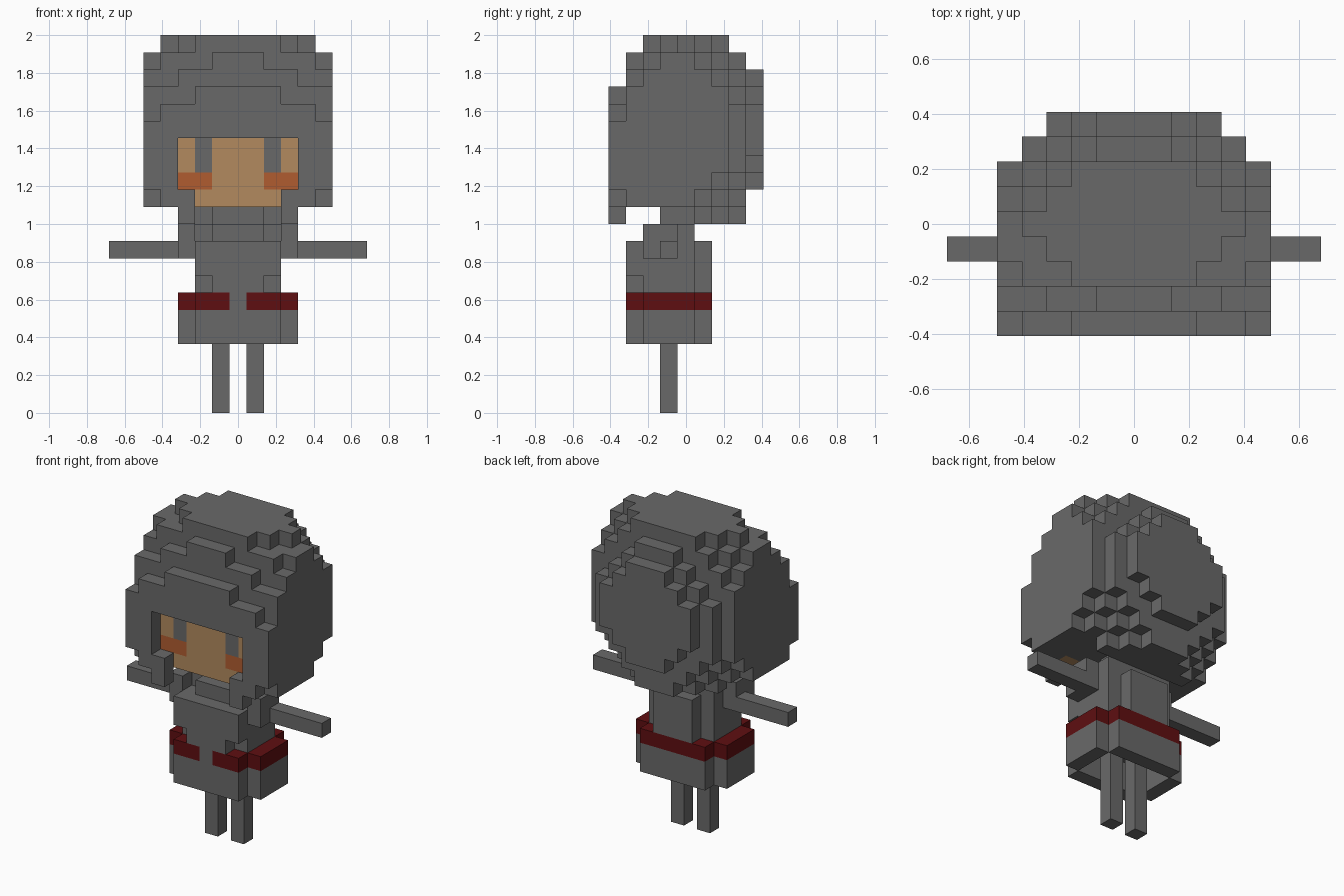
import bpy, bmesh, math

cube = bpy.data.objects.get("Cube")
if cube:
    bpy.data.objects.remove(cube, do_unlink=True)

U = 2 / 22  # size of one block


def material(name, rgb):
    m = bpy.data.materials.new(name)
    m.use_nodes = True
    m.diffuse_color = (*rgb, 1)
    bsdf = next(n for n in m.node_tree.nodes if n.type == 'BSDF_PRINCIPLED')
    bsdf.inputs["Base Color"].default_value = (*rgb, 1)
    return m


GREY = material("grey", (0.141, 0.141, 0.141))
SKIN = material("skin", (0.445, 0.254, 0.114))
BLUSH = material("blush_orange", (0.434, 0.107, 0.030))
RED = material("dark_red", (0.114, 0.0045, 0.0055))

# The six sides of a block: direction and two in-plane axes
SIDES = [((1, 0, 0), (0, 1, 0), (0, 0, 1)), ((-1, 0, 0), (0, 0, 1), (0, 1, 0)),
         ((0, 1, 0), (0, 0, 1), (1, 0, 0)), ((0, -1, 0), (1, 0, 0), (0, 0, 1)),
         ((0, 0, 1), (1, 0, 0), (0, 1, 0)), ((0, 0, -1), (0, 1, 0), (1, 0, 0))]


def box(x0, x1, y0, y1, z0, z1):
    """Block cells from the first to the last index, inclusive."""
    return {(i, j, k) for i in range(x0, x1 + 1)
            for j in range(y0, y1 + 1) for k in range(z0, z1 + 1)}


def mirrored(cells):
    return cells | {(-i, j, k) for i, j, k in cells}


def build(name, cells, mat):
    """Outer skin of a set of blocks, with flat areas merged."""
    bm = bmesh.new()
    verts = {}
    for i, j, k in cells:
        for d, a, b in SIDES:
            if (i + d[0], j + d[1], k + d[2]) in cells:
                continue
            corners = []
            for s, t in ((-1, -1), (1, -1), (1, 1), (-1, 1)):
                p = tuple(2 * c + d[n] + s * a[n] + t * b[n]
                          for n, c in enumerate((i, j, k)))
                if p not in verts:
                    verts[p] = bm.verts.new((p[0] * U / 2, p[1] * U / 2,
                                             (p[2] + 1) * U / 2))
                corners.append(verts[p])
            bm.faces.new(corners)
    bmesh.ops.dissolve_limit(bm, angle_limit=math.radians(1),
                             verts=bm.verts[:], edges=bm.edges[:])
    mesh = bpy.data.meshes.new(name)
    bm.to_mesh(mesh)
    bm.free()
    mesh.materials.append(mat)
    obj = bpy.data.objects.new(name, mesh)
    bpy.context.collection.objects.link(obj)
    return obj


# Face, eyes and cheeks, set back inside the hair
eyes = mirrored(box(2, 2, -3, -3, 14, 15))
cheeks = mirrored(box(2, 3, -3, -3, 13, 13))
face_area = box(-3, 3, -3, -3, 12, 15)
build("face", face_area - eyes - cheeks, SKIN)
build("eyes", eyes, GREY)
build("cheeks", cheeks, BLUSH)

# Hair in slices from front to back: top and bottom by distance from the middle
HAIR = {
    -4: ([19, 19, 19, 18, 18, 17], [16, 16, 16, 11, 12, 13]),
    -3: ([21, 21, 20, 20, 19, 19], [12] * 6),
    -2: ([22, 22, 22, 21, 21, 20], [12] * 6),
    -1: ([22, 22, 22, 22, 21, 21], [12] * 6),
    0: ([22, 22, 22, 22, 22, 21], [12] * 6),
    1: ([22, 22, 22, 22, 21, 20], [11, 11, 11, 11, 12, 13]),
    2: ([22, 22, 22, 21, 20, 19], [11, 11, 11, 12, 13, 14]),
    3: ([21, 21, 20, 19, 18], [11, 11, 12, 13, 14]),
    4: ([20, 20, 19, 18], [13, 13, 14, 15]),
}
hair = set()
for j, (tops, bottoms) in HAIR.items():
    for i, (top, bottom) in enumerate(zip(tops, bottoms)):
        hair |= box(i, i, j, j, bottom, top - 1)
hair = mirrored(hair) - box(-3, 3, -4, -4, 13, 15) - face_area
build("hair", hair, GREY)

# Neck and collar
build("neck", box(-1, 1, -1, 0, 11, 11) | box(-1, 1, -2, -2, 10, 10)
      | box(-2, 2, -1, 0, 10, 10), GREY)

# Torso
build("torso", box(-2, 2, -2, 0, 6, 9) | box(-1, 1, 1, 1, 7, 9)
      | box(-1, 1, -3, -3, 7, 7) | box(-2, 2, -3, -3, 8, 9), GREY)

# Arms with shoulders, and legs
for side, s in (("left", 1), ("right", -1)):
    arm = box(3, 3, -2, -1, 9, 10) | box(4, 7, -1, -1, 9, 9)
    leg = box(1, 1, -1, -1, 0, 5)
    build(side + "_arm", {(s * i, j, k) for i, j, k in arm}, GREY)
    build(side + "_leg", {(s * i, j, k) for i, j, k in leg}, GREY)


# Hollow skirt, with a belt open at the front
def ring(z0, z1):
    return (box(-3, 3, -2, 0, z0, z1) | box(-2, 2, -3, 1, z0, z1)) \
        - box(-2, 2, -2, 0, z0, z1)


buckle_gap = {(0, -3, 6)}
build("skirt", ring(4, 5) | buckle_gap, GREY)
build("belt", ring(6, 6) - buckle_gap, RED)
